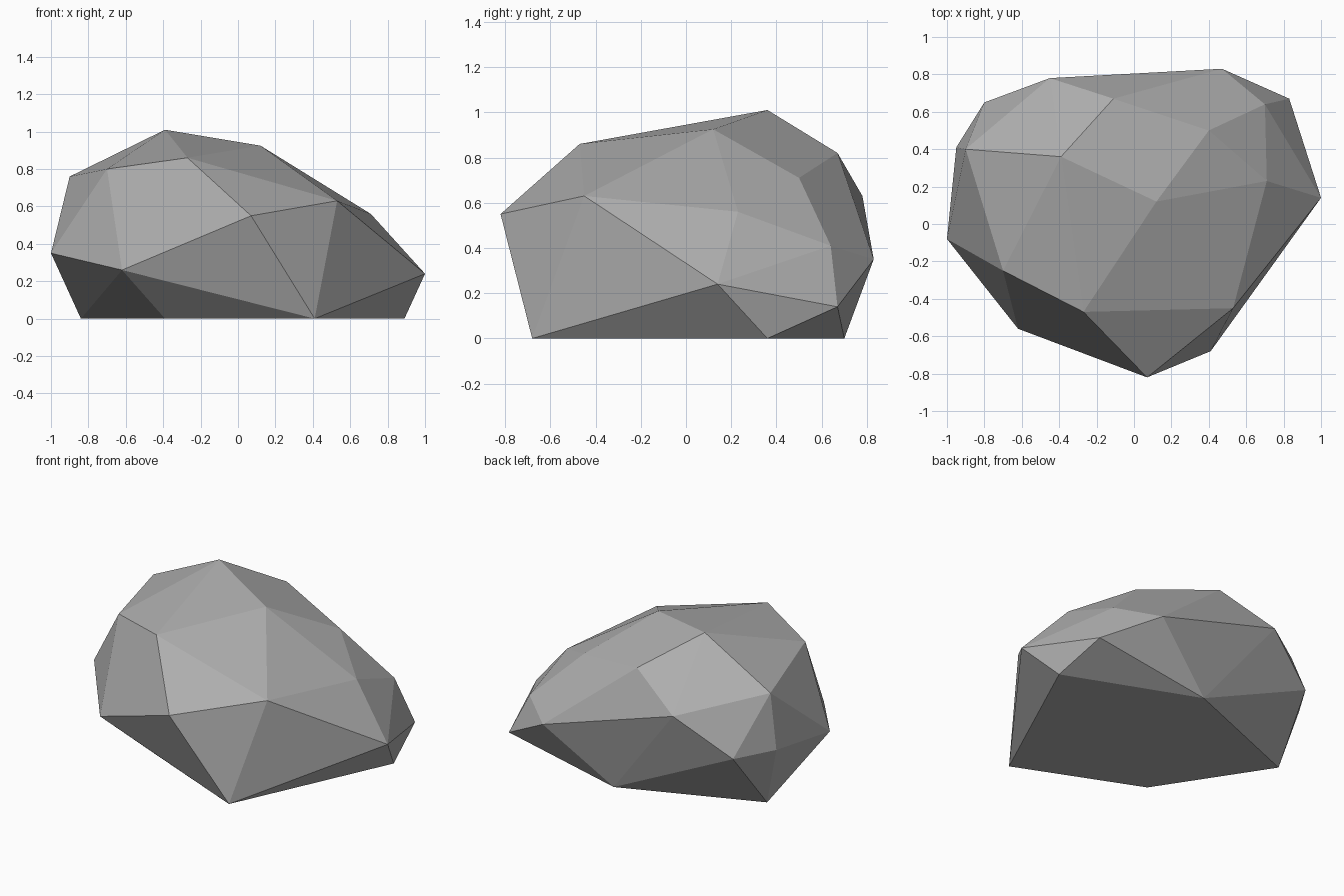
import bpy, bmesh, math

cube = bpy.data.objects.get("Cube")
if cube:
    bpy.data.objects.remove(cube, do_unlink=True)

# Plain stone grey
stone = bpy.data.materials.new("stone_grey")
stone.use_nodes = True
grey = (0.42, 0.42, 0.42, 1.0)
stone.diffuse_color = grey
shader = next(n for n in stone.node_tree.nodes if n.type == 'BSDF_PRINCIPLED')
shader.inputs["Base Color"].default_value = grey
shader.inputs["Roughness"].default_value = 0.9

# Corners of the boulder, grouped by level
ground = [(.41, -.68, 0), (.89, .36, 0), (.04, .70, 0), (-.84, .35, 0), (-.39, -.34, 0)]
girth = [(-1, -.08, .35), (-.62, -.56, .26), (.07, -.82, .55), (1, .14, .24),
         (.83, .67, .14), (.47, .83, .35), (-.80, .65, .39), (-.95, .41, .40)]
shoulder = [(.53, -.45, .63), (.71, .23, .56), (.70, .64, .41), (.40, .50, .71),
            (-.45, .78, .63), (-.90, .40, .76), (-.70, -.25, .80)]
crown = [(-.39, .36, 1.01), (.12, .12, .925), (-.11, .67, .82), (-.27, -.47, .86)]

# Wrap the corners in a faceted hull
bm = bmesh.new()
for corner in ground + girth + shoulder + crown:
    bm.verts.new(corner)
bmesh.ops.convex_hull(bm, input=bm.verts[:])
loose = [v for v in bm.verts if not v.link_faces]
bmesh.ops.delete(bm, geom=loose, context='VERTS')

# Merge the coplanar underside into one face
bmesh.ops.dissolve_limit(bm, angle_limit=math.radians(0.5),
                         verts=bm.verts[:], edges=bm.edges[:])
bmesh.ops.recalc_face_normals(bm, faces=bm.faces[:])
for face in bm.faces:
    face.smooth = False

mesh = bpy.data.meshes.new("boulder")
bm.to_mesh(mesh)
bm.free()
mesh.materials.append(stone)
boulder = bpy.data.objects.new("boulder", mesh)
bpy.context.scene.collection.objects.link(boulder)
